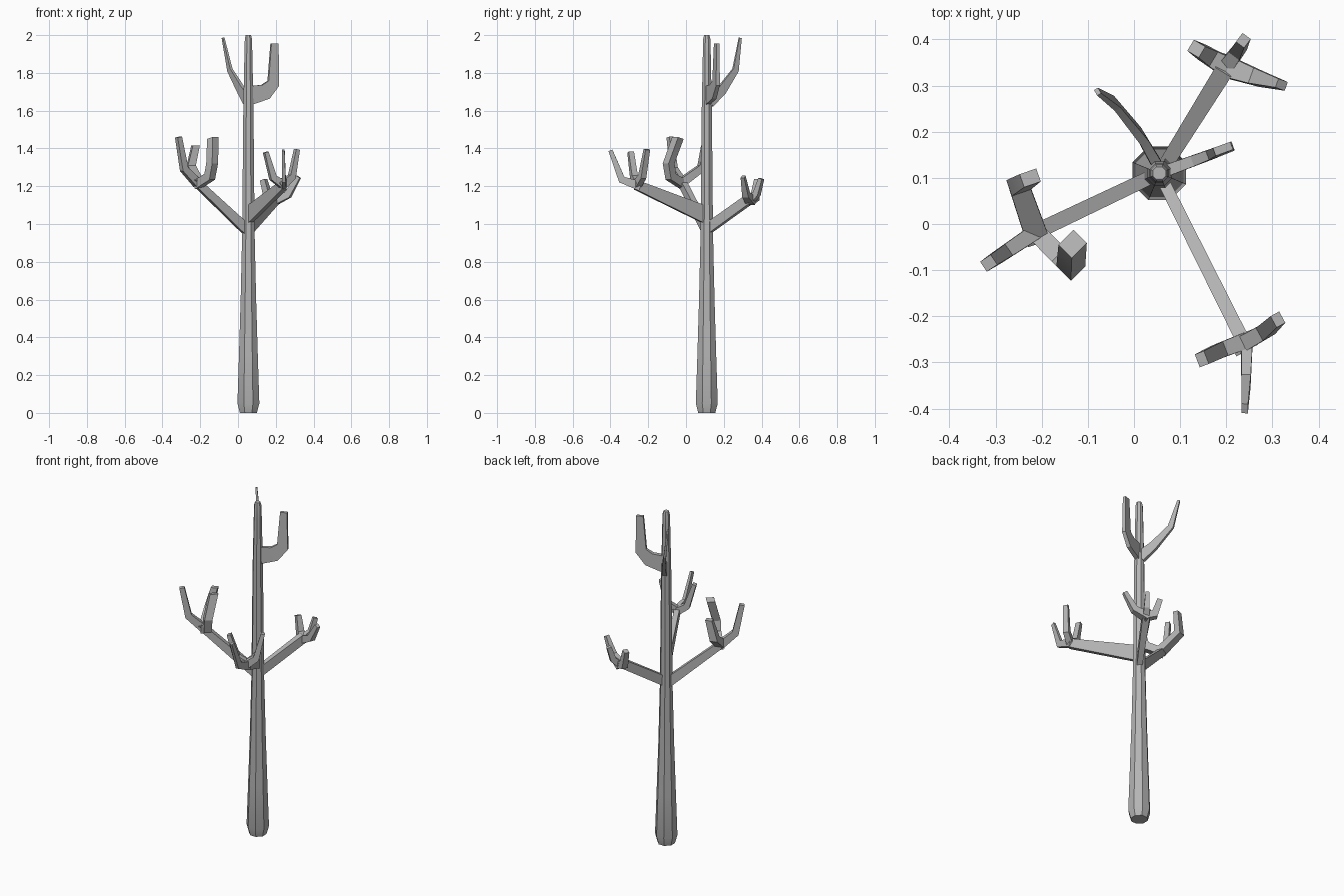
import bpy, bmesh, math
from mathutils import Vector

cube = bpy.data.objects.get("Cube")
if cube:
    bpy.data.objects.remove(cube)

# One bark colour
bark = bpy.data.materials.new("grey_bark")
bark.use_nodes = True
GREY = (0.46, 0.46, 0.46, 1)
bark.diffuse_color = GREY
bark.node_tree.nodes["Principled BSDF"].inputs["Base Color"].default_value = GREY


def skin(name, rings):
    """Bridge equal rings of points into a closed, tapered solid."""
    bm = bmesh.new()
    loops = [[bm.verts.new(p) for p in ring] for ring in rings]
    n = len(loops[0])
    for low, high in zip(loops, loops[1:]):
        for i in range(n):
            j = (i + 1) % n
            bm.faces.new((low[i], low[j], high[j], high[i]))
    bm.faces.new(loops[0][::-1])
    bm.faces.new(loops[-1])
    bmesh.ops.recalc_face_normals(bm, faces=bm.faces)
    mesh = bpy.data.meshes.new(name)
    bm.to_mesh(mesh)
    bm.free()
    mesh.materials.append(bark)
    obj = bpy.data.objects.new(name, mesh)
    bpy.context.collection.objects.link(obj)
    bpy.ops.object.select_all(action='DESELECT')
    obj.select_set(True)
    bpy.context.view_layer.objects.active = obj
    bpy.ops.object.shade_smooth_by_angle(angle=math.radians(25))


def limb(name, path, start, end):
    """Sweep a rectangle (width, height) along a path, mitred at the bends."""
    pts = [Vector(p) for p in path]
    out = pts[1] - pts[0]
    side = Vector((-out.y, out.x, 0)).normalized()
    dirs = [(b - a).normalized() for a, b in zip(pts, pts[1:])]
    rings = []
    for i, p in enumerate(pts):
        before, after = dirs[max(i - 1, 0)], dirs[min(i, len(dirs) - 1)]
        tangent = (before + after).normalized()
        mitre = 1 / max(tangent.dot(after), 0.6)
        f = i / (len(pts) - 1)
        w = start[0] + (end[0] - start[0]) * f
        h = (start[1] + (end[1] - start[1]) * f) * mitre
        up = tangent.cross(side).normalized() * h / 2
        s = side * w / 2
        rings.append([p - s - up, p + s - up, p + s + up, p - s + up])
    skin(name, rings)


# Octagonal trunk
CX, CY = 0.055, 0.11
profile = [(0.045, 0), (0.058, 0.05), (0.05, 0.3), (0.041, 0.6), (0.033, 0.95),
           (0.027, 1.6), (0.021, 1.9), (0.019, 1.98), (0.014, 2.0)]
rings = []
for r, z in profile:
    R = r / math.cos(math.pi / 8)
    angles = [(k + 0.5) * math.pi / 4 for k in range(8)]
    rings.append([(CX + R * math.cos(a), CY + R * math.sin(a), z) for a in angles])
skin("trunk", rings)

# Right branch with three twigs
fork = (-0.215, -0.018, 1.215)
limb("right_branch", [(0.05, 0.108, 0.965), fork], (0.03, 0.055), (0.034, 0.04))
limb("right_outer_twig", [fork, (-0.285, -0.065, 1.29), (-0.315, -0.085, 1.46)],
     (0.034, 0.045), (0.026, 0.028))
limb("right_back_twig", [(-0.21, -0.03, 1.215), (-0.25, 0.085, 1.30), (-0.225, 0.1, 1.415)],
     (0.05, 0.045), (0.038, 0.03))
limb("right_front_twig", [(-0.22, -0.01, 1.205), (-0.15, -0.08, 1.25),
                          (-0.137, -0.092, 1.32), (-0.133, -0.043, 1.455)],
     (0.04, 0.045), (0.046, 0.042))

# Back branch with three twigs
fork = (0.2, 0.34, 1.135)
limb("back_branch", [(0.06, 0.115, 0.975), fork], (0.03, 0.055), (0.04, 0.05))
limb("back_inner_twig", [(0.21, 0.335, 1.125), (0.16, 0.365, 1.14), (0.135, 0.38, 1.235)],
     (0.045, 0.045), (0.028, 0.03))
limb("back_outer_twig", [(0.195, 0.335, 1.12), (0.225, 0.375, 1.16), (0.237, 0.398, 1.24)],
     (0.035, 0.04), (0.022, 0.025))
limb("back_left_twig", [(0.19, 0.345, 1.12), (0.265, 0.318, 1.155), (0.32, 0.302, 1.25)],
     (0.05, 0.045), (0.02, 0.025))

# Front branch with three twigs
fork = (0.24, -0.26, 1.205)
limb("front_branch", [(0.06, 0.1, 1.05), fork], (0.026, 0.09), (0.03, 0.05))
limb("front_inner_twig", [(0.25, -0.25, 1.2), (0.185, -0.275, 1.245), (0.147, -0.293, 1.38)],
     (0.036, 0.045), (0.03, 0.022))
limb("front_outer_twig", [(0.245, -0.24, 1.2), (0.243, -0.34, 1.235), (0.24, -0.4, 1.39)],
     (0.026, 0.05), (0.014, 0.022))
limb("front_left_twig", [(0.225, -0.265, 1.2), (0.285, -0.232, 1.25), (0.312, -0.207, 1.395)],
     (0.036, 0.045), (0.028, 0.022))

# Two bent top branches
limb("top_back_branch", [(0.055, 0.12, 1.65), (0.015, 0.19, 1.71),
                         (-0.043, 0.262, 1.815), (-0.079, 0.287, 1.985)],
     (0.024, 0.07), (0.01, 0.014))
limb("top_left_branch", [(0.06, 0.112, 1.68), (0.145, 0.143, 1.70),
                         (0.187, 0.159, 1.745), (0.193, 0.163, 1.955)],
     (0.026, 0.1), (0.018, 0.04))
